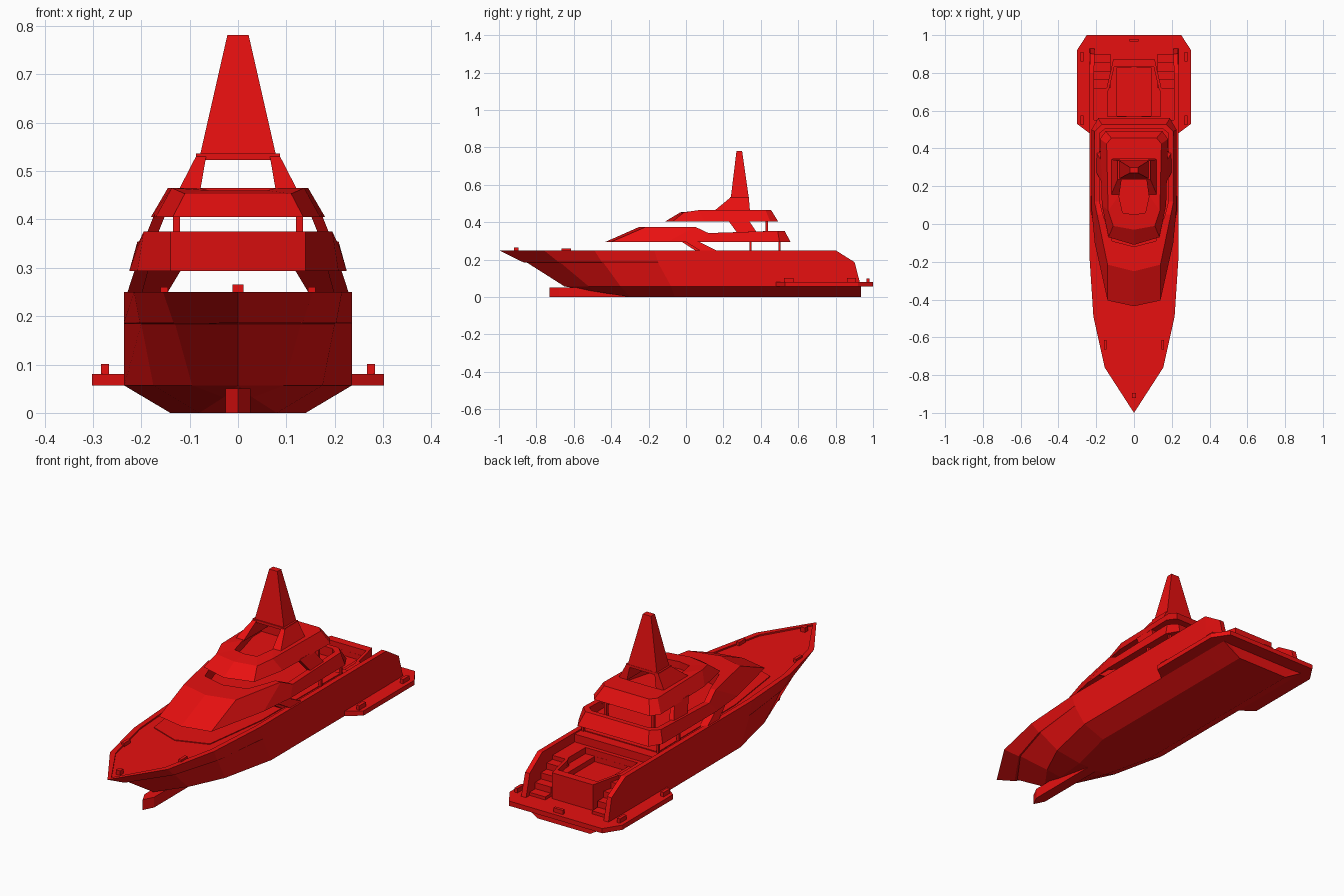
import bpy, bmesh

red = bpy.data.materials.new("red_paint")
red.diffuse_color = (0.8, 0.005, 0.005, 1)


def loft(name, rings, cap_start=True):
    """Skin a list of closed rings that share one point count."""
    bm = bmesh.new()
    rows = [[bm.verts.new(p) for p in r] for r in rings]
    n = len(rows[0])
    for a, b in zip(rows, rows[1:]):
        for i in range(n):
            j = (i + 1) % n
            bm.faces.new((a[i], a[j], b[j], b[i]))
    if cap_start:
        bm.faces.new(rows[0])
    bm.faces.new(rows[-1])
    bmesh.ops.remove_doubles(bm, verts=bm.verts, dist=1e-4)
    bmesh.ops.triangulate(bm, faces=[f for f in bm.faces if len(f.verts) > 4])
    bmesh.ops.recalc_face_normals(bm, faces=bm.faces)
    me = bpy.data.meshes.new(name)
    bm.to_mesh(me)
    bm.free()
    me.materials.append(red)
    ob = bpy.data.objects.new(name, me)
    bpy.context.collection.objects.link(ob)
    return ob


def sym(half, z=None):
    """Mirror a half outline (x, y[, z]); its first and last points lie on x = 0."""
    pts = [(p[0], p[1], p[2] if z is None else z) for p in half]
    return pts + [(-x, y, h) for x, y, h in reversed(pts[1:-1])]


def prism(name, half, z0, z1):
    return loft(name, [sym(half, z0), sym(half, z1)])


def rect(x0, x1, y0, y1, z):
    return [(x0, y0, z), (x1, y0, z), (x1, y1, z), (x0, y1, z)]


def box(name, x0, x1, y0, y1, z0, z1):
    return loft(name, [rect(x0, x1, y0, y1, z0), rect(x0, x1, y0, y1, z1)])


def pair(name, low, high):
    """Build a left and a right frustum from two rectangles."""
    for side, s in (("right", 1), ("left", -1)):
        loft(f"{side}_{name}", [[(s * x, y, z) for x, y, z in rect(*r)] for r in (low, high)])


# Hull stations: top y,w / band y,w / chine y,w / bottom y,w,z / deck z
stations = [
    (-1.0, 0, -.87, 0, -.65, 0, -.65, 0, .057, .243),
    (-.76, .155, -.68, .133, -.52, .095, -.50, .03, .032, .243),
    (-.49, .215, -.45, .203, -.35, .175, -.30, .08, 0, .243),
    (-.17, .236, -.15, .236, -.08, .235, -.06, .14, 0, .243),
    (.55, .236, .55, .236, .55, .236, .55, .14, 0, .243),
    (.551, .236, .551, .236, .551, .236, .551, .14, 0, .075),
    (.80, .236, .80, .236, .80, .236, .80, .14, 0, .075),
    (.90, .232, .902, .232, .935, .235, .935, .14, 0, .075),
]
rings = []
for ty, tw, by, bw, cy, cw, ky, kw, kz, dz in stations:
    bow, stern, fore = ty == -1, ty > .85, ty < -.4
    tz = .187 if stern else .25
    iw = max(tw - .024, 0)
    iy = ty + (.03 if bow else .01 if fore else 0)
    dy = .93 if stern else iy
    uy = by + (.02 if bow else .008 if fore else 0)
    uw = max(bw - .003, 0) if fore else bw
    rings.append(sym([
        (0, ky, kz), (kw, ky, kz), (cw, cy, .057), (uw, uy, .184),
        (bw, by, .186), (tw, ty, tz), (iw, iy, tz), (iw, dy, dz), (0, dy, dz)]))
loft("hull", rings, cap_start=False)

# Bulbous forefoot
prism("forefoot", [(0, -.73), (.026, -.68), (.026, -.25), (0, -.25)], 0, .05)

# Swim platform with mooring posts
prism("swim_platform", [(0, .48), (.235, .48), (.302, .53), (.302, .92), (.25, 1), (0, 1)], .057, .08)
for y in (.55, .885):
    pair("platform_bollard", (.267, .283, y - .025, y + .025, .08), (.267, .283, y - .025, y + .025, .101))
box("stern_bollard", -.025, .025, .965, .98, .08, .1)

# Aft deck block with a stepped sunken well
block = [(0, .55), (.213, .55), (.213, .72), (.145, .72), (.11, .87), (0, .87)]
well = [(0, .57), (.14, .57), (.14, .70), (.13, .72), (.105, .83), (0, .83)]
floor = [(0, .57), (.09, .571), (.09, .70), (.09, .72), (.09, .829), (0, .83)]
loft("aft_deck", [sym(block, .07), sym(block, .205), sym(well, .205), sym(well, .175),
                  sym(floor, .175), sym(floor, .15)])

# Stairs down to the platform
for i in range(4):
    y = .72 + i * .045
    z = .185 - i * .03
    pair("stair", (.125, .213, y, y + .045, .07), (.125, .213, y, y + .045, z))

# Bow and side cleats
box("bow_cleat", -.011, .011, -.92, -.895, .24, .265)
pair("side_cleat", (.145, .16, -.665, -.615, .24), (.145, .16, -.665, -.615, .26))

# Low plinth under the deckhouse
prism("deckhouse_plinth", [(0, -.485), (.15, -.43), (.195, -.1), (.2, .5), (0, .5)], .235, .247)

# Lower deckhouse: sloped nose, open terrace behind
base = [(0, -.435), (.14, -.405), (.208, -.1), (.225, .08), (.225, .5), (.19, .56), (0, .56)]
rim = [(0, -.25, .375), (.14, -.215, .375), (.195, .05, .375), (.21, .12, .342),
       (.208, .49, .354), (.17, .527, .354), (0, .527, .354)]
hole = [(0, -.12, .375), (.115, -.09, .375), (.165, .05, .374), (.182, .12, .342),
        (.182, .48, .354), (.155, .502, .354), (0, .502, .354)]
loft("deckhouse", [sym(base, .293), sym(rim), sym(hole), sym([p[:2] for p in hole], .31)])

# Upper roof with the flybridge well
base = [(0, -.11), (.135, -.07), (.17, .1), (.18, .45), (.15, .492), (0, .492)]
rim = [(0, -.03, .453), (.11, -.01, .453), (.137, .07, .465), (.145, .425, .465),
       (.12, .455, .465), (0, .455, .465)]
hole = [(0, .05, .46), (.06, .06, .46), (.08, .15, .465), (.115, .28, .465),
        (.115, .345, .465), (0, .345, .465)]
loft("upper_roof", [sym(base, .405), sym(rim), sym(hole), sym([p[:2] for p in hole], .425)])

# Raked supports and thin posts
pair("front_deck_support", (.148, .2, .055, .1, .245), (.115, .185, -.03, .01, .3))
pair("rear_deck_support", (.19, .23, .08, .17, .245), (.18, .212, -.01, .06, .3))
pair("roof_support", (.18, .203, .28, .385, .335), (.15, .173, .225, .335, .41))
for y in (.345, .5):
    pair("deck_post", (.195, .207, y - .006, y + .006, .24), (.195, .207, y - .006, y + .006, .3))
pair("roof_post", (.12, .134, .424, .438, .305), (.12, .134, .424, .438, .41))

# Radar arch and tapered mast
pair("arch_leg", (.078, .123, .15, .342, .46), (.066, .087, .235, .336, .53))
box("arch_top", -.087, .087, .235, .336, .523, .536)
loft("mast", [rect(-.078, .078, .24, .335, .535), rect(-.022, .022, .27, .3, .781)])
